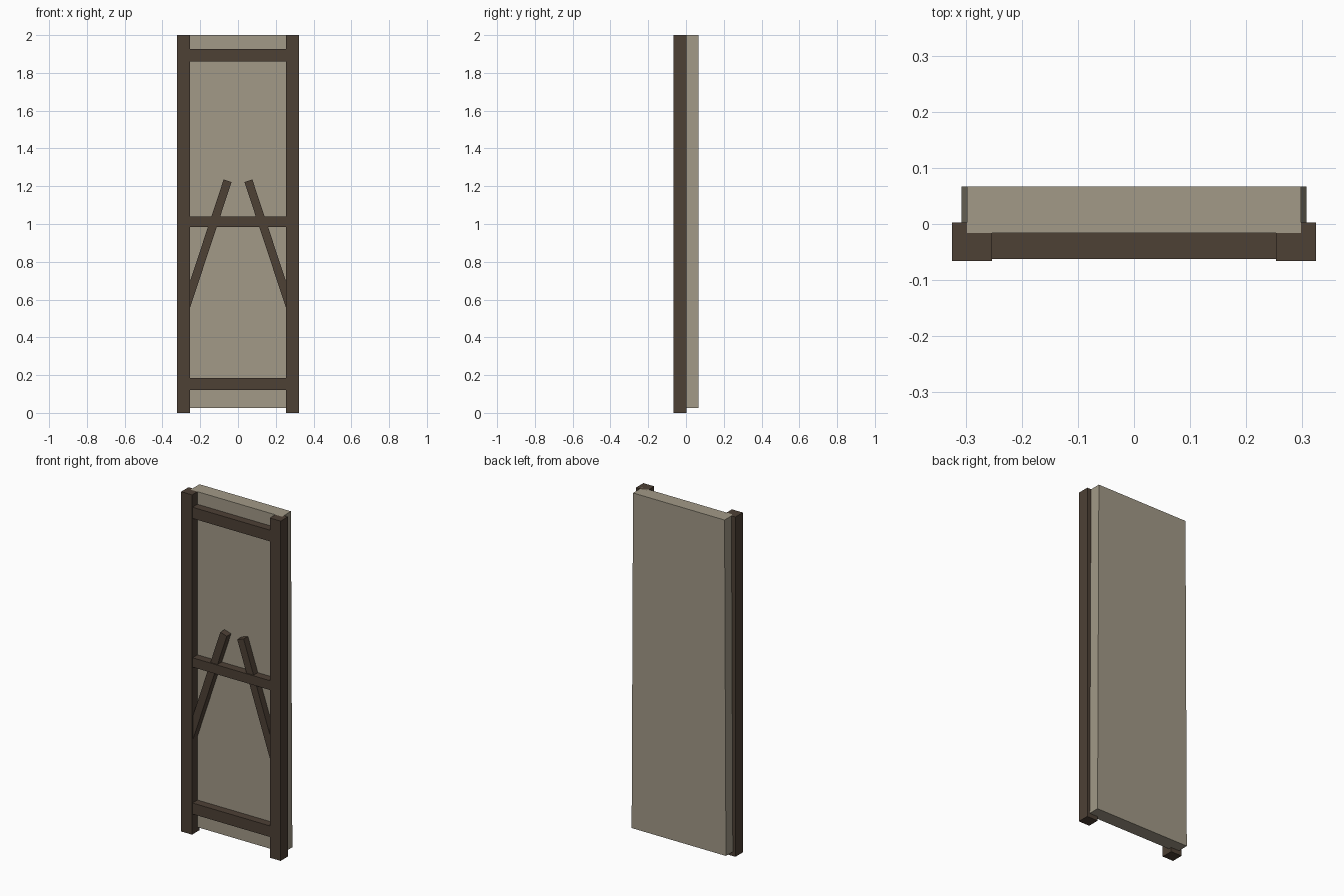
import bpy, bmesh, math
from mathutils import Matrix, Vector

if "Cube" in bpy.data.objects:
    bpy.data.objects.remove(bpy.data.objects["Cube"])


def material(name, rgb):
    m = bpy.data.materials.new(name)
    m.diffuse_color = (*rgb, 1)
    m.use_nodes = True
    m.node_tree.nodes["Principled BSDF"].inputs["Base Color"].default_value = m.diffuse_color
    return m


wood = material("dark wood", (0.075, 0.052, 0.036))
plaster = material("beige plaster", (0.36, 0.32, 0.242))


def box(name, x, y, z, mat, rot=None, bottom_scale=1.0):
    """Box from (min, max) ranges; optionally turned about its centre, or widened at the base."""
    bm = bmesh.new()
    bmesh.ops.create_cube(bm, size=1)
    size = Vector((x[1] - x[0], y[1] - y[0], z[1] - z[0]))
    centre = Vector((sum(x), sum(y), sum(z))) / 2
    for v in bm.verts:
        v.co = Vector(v.co[i] * size[i] for i in range(3))
        if v.co.z < 0:
            v.co.x *= bottom_scale
    if rot:
        bm.transform(Matrix.Rotation(rot, 4, 'Y'))
    bm.transform(Matrix.Translation(centre))
    me = bpy.data.meshes.new(name)
    bm.to_mesh(me)
    bm.free()
    me.materials.append(mat)
    ob = bpy.data.objects.new(name, me)
    bpy.context.collection.objects.link(ob)
    return ob


# Infill panel, slightly wider at the base
box("wall_panel", (-0.298, 0.298), (-0.016, 0.067), (0.025, 2.0), plaster, bottom_scale=0.307 / 0.298)

# Horizontal rails
for name, z0, z1 in (("bottom_rail", 0.12, 0.185), ("middle_rail", 0.985, 1.04), ("top_rail", 1.86, 1.926)):
    box(name, (-0.27, 0.27), (-0.062, -0.005), (z0, z1), wood)

# Posts and slanted braces on both sides
tilt = math.atan2(0.218, 0.66)
top = Vector((-0.055, 0, 1.229))
low = top - Vector((math.sin(tilt), 0, math.cos(tilt))) * 0.70
mid, length, half = (top + low) / 2, 0.70, 0.022
for side, s in (("left", 1), ("right", -1)):
    xs = sorted((-0.324 * s, -0.253 * s))
    box(side + "_post", xs, (-0.066, 0.003), (0, 2), wood)
    cx = mid.x * s
    box(side + "_brace", (cx - half, cx + half), (-0.056, -0.005),
        (mid.z - length / 2, mid.z + length / 2), wood, rot=tilt * s)
